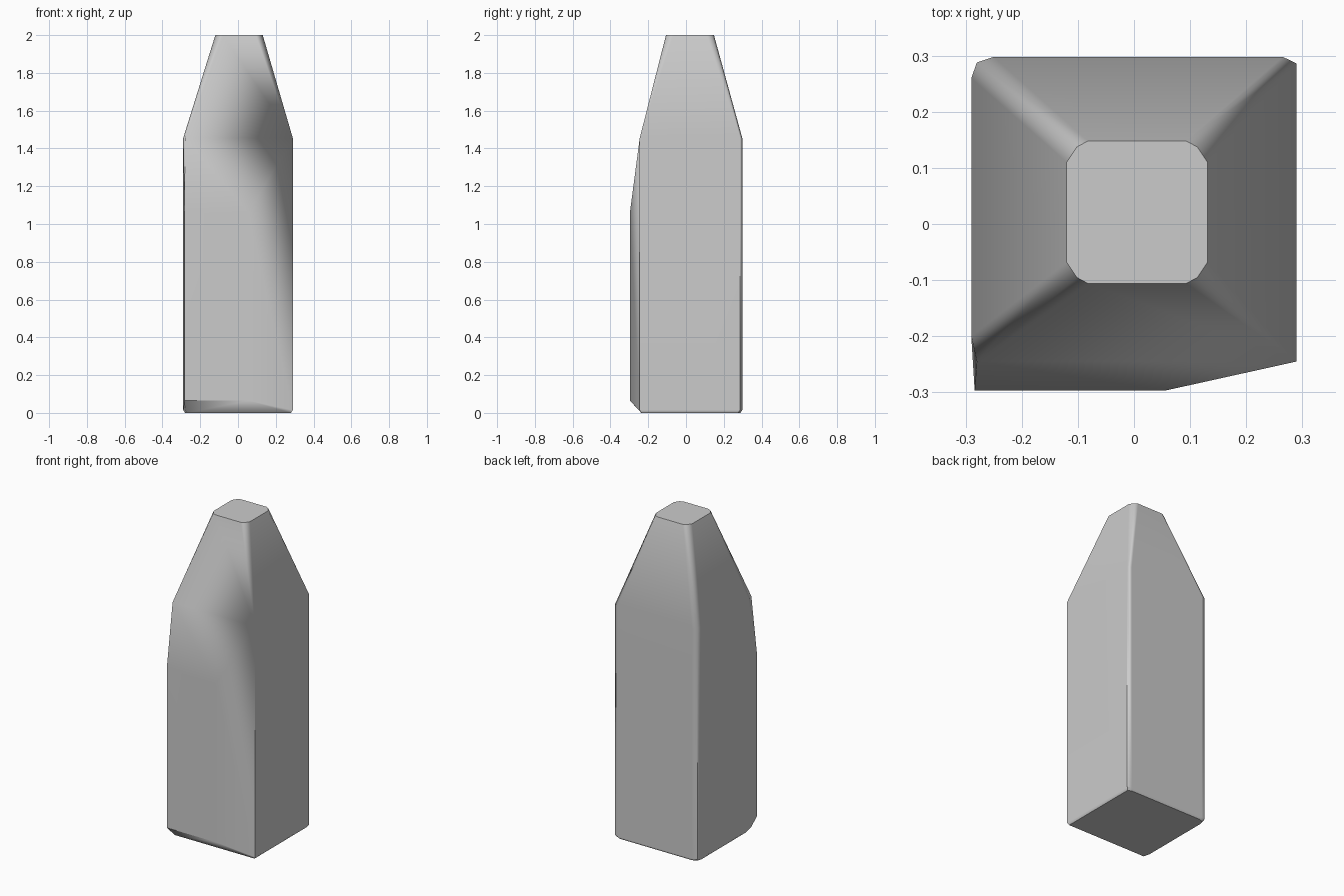
import bpy, bmesh, math

cube = bpy.data.objects.get("Cube")
if cube:
    bpy.data.objects.remove(cube, do_unlink=True)

grey = bpy.data.materials.new("plain grey")
grey.use_nodes = True
colour = (0.6, 0.6, 0.6, 1)
grey.diffuse_color = colour
grey.node_tree.nodes["Principled BSDF"].inputs["Base Color"].default_value = colour


def rounded(x0, x1, y0, y1, a, b):
    """Rectangle outline with three points on each softened corner."""
    pts = []
    for x, sx in ((x0, 1), (x1, -1)):
        for y, sy in ((y0, 1), (y1, -1)):
            pts += [(x, y + sy * a), (x + sx * b, y + sy * b * 0.6), (x + sx * a, y)]
    return pts


# Shaft outline: softened back corners, crisp front corners
shaft = [(0.29, -0.245), (0.29, 0.286), (0.265, 0.298), (-0.25, 0.298),
         (-0.28, 0.288), (-0.29, 0.26), (-0.29, -0.2), (-0.28, -0.245)]
points = [(x, y, z) for z in (0.015, 1.455) for x, y in shaft]
points += [(x * 0.965, y * 0.965, 0) for x, y in shaft]

# Narrow flat top
points += [(x, y, 2) for x, y in rounded(-0.12, 0.131, -0.106, 0.148, 0.038, 0.018)]

# Raised front facet with chamfered ends
for z in (0.065, 1.06):
    points += [(-0.284, -0.297, z), (0.055, -0.297, z)]

# Skin the outlines into one convex stone
bm = bmesh.new()
for p in points:
    bm.verts.new(p)
hull = bmesh.ops.convex_hull(bm, input=bm.verts[:])
loose = {v for v in hull["geom_interior"] + hull["geom_unused"]
         if isinstance(v, bmesh.types.BMVert)}
bmesh.ops.delete(bm, geom=list(loose), context="VERTS")
bmesh.ops.dissolve_limit(bm, angle_limit=math.radians(1.0),
                         verts=bm.verts[:], edges=bm.edges[:])
bmesh.ops.recalc_face_normals(bm, faces=bm.faces[:])

mesh = bpy.data.meshes.new("stone_pillar")
bm.to_mesh(mesh)
bm.free()
mesh.materials.append(grey)
pillar = bpy.data.objects.new("stone_pillar", mesh)
bpy.context.collection.objects.link(pillar)

# Soft shading that follows the large facets
bpy.context.view_layer.objects.active = pillar
pillar.select_set(True)
bpy.ops.object.shade_smooth_by_angle(angle=math.radians(35))
soft = pillar.modifiers.new("facet_normals", "WEIGHTED_NORMAL")
soft.keep_sharp = True
soft.weight = 80
